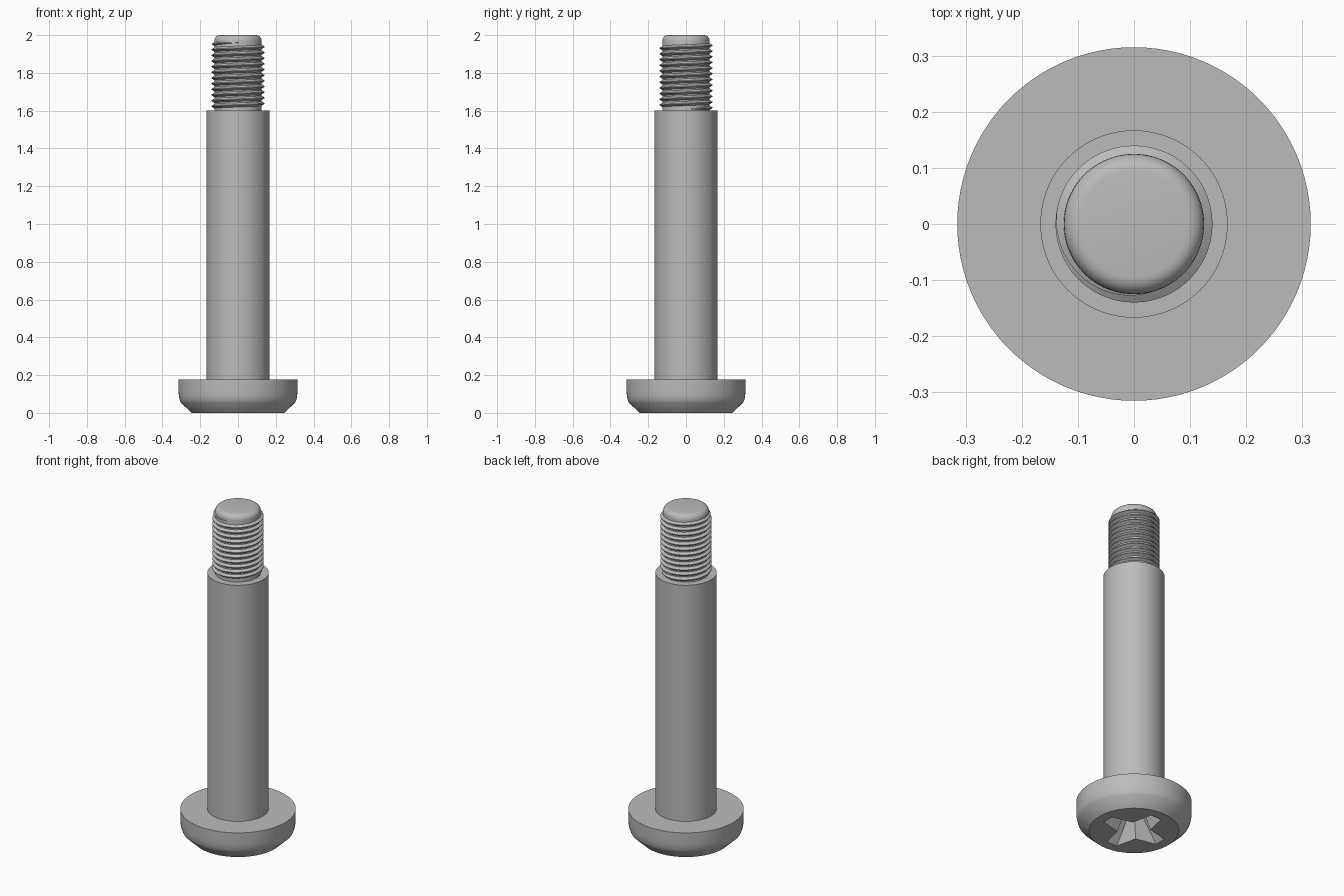
import bpy, bmesh, math

old = bpy.data.objects.get("Cube")
if old:
    bpy.data.objects.remove(old, do_unlink=True)

steel = bpy.data.materials.new("steel_grey")
steel.use_nodes = True
GREY = (0.5, 0.5, 0.5, 1)
steel.diffuse_color = GREY
steel.node_tree.nodes["Principled BSDF"].inputs["Base Color"].default_value = GREY


def finish(name, bm):
    bmesh.ops.recalc_face_normals(bm, faces=bm.faces)
    mesh = bpy.data.meshes.new(name)
    bm.to_mesh(mesh)
    bm.free()
    mesh.materials.append(steel)
    ob = bpy.data.objects.new(name, mesh)
    bpy.context.collection.objects.link(ob)
    return ob


def loft(name, loops):
    """Skin closed loops of points and cap both ends."""
    bm = bmesh.new()
    rings = [[bm.verts.new(p) for p in loop] for loop in loops]
    n = len(rings[0])
    for a, b in zip(rings, rings[1:]):
        for i in range(n):
            j = (i + 1) % n
            bm.faces.new((a[i], a[j], b[j], b[i]))
    bm.faces.new(rings[0])
    bm.faces.new(rings[-1])
    return finish(name, bm)


def circle(r, z, n=96):
    return [(r * math.cos(math.tau * i / n), r * math.sin(math.tau * i / n), z)
            for i in range(n)]


def lathe(name, profile):
    return loft(name, [circle(r, z) for r, z in profile])


def smooth(ob):
    bpy.ops.object.select_all(action='DESELECT')
    ob.select_set(True)
    bpy.context.view_layer.objects.active = ob
    bpy.ops.object.shade_smooth_by_angle(angle=math.radians(28))


# Head with a chamfered, slightly rounded rim
head = lathe("head", [(0.245, 0), (0.303, 0.055), (0.309, 0.07),
                      (0.313, 0.09), (0.315, 0.115), (0.315, 0.178)])


# Tapered cross recess in the underside of the head
def cross(length, width, corner, z):
    pts = []
    for k in range(4):
        c, s = math.cos(k * math.pi / 2), math.sin(k * math.pi / 2)
        for x, y in ((length, -width), (length, width), (corner, corner)):
            pts.append((x * c - y * s, x * s + y * c, z))
    return pts


cutter = loft("recess_cutter", [cross(0.195, 0.036, 0.066, -0.01),
                                cross(0.085, 0.026, 0.034, 0.13)])
cutter.hide_render = True
cut = head.modifiers.new("recess", 'BOOLEAN')
cut.operation = 'DIFFERENCE'
cut.solver = 'EXACT'
cut.object = cutter
bpy.context.view_layer.objects.active = head
bpy.ops.object.modifier_apply(modifier=cut.name)
bpy.data.objects.remove(cutter, do_unlink=True)

# Plain shoulder
shank = lathe("shank", [(0.167, 0.16), (0.167, 1.6)])

# Threaded core with a rounded tip
CORE, FILLET = 0.125, 0.03
arc = [i * math.pi / 12 for i in range(7)]
core = lathe("thread_core", [(CORE, 1.58)] + [
    (CORE - FILLET + FILLET * math.cos(a), 2 - FILLET + FILLET * math.sin(a))
    for a in arc])

# Helical thread ridge, fading into the core at both ends
PITCH, START, END, CREST, STEPS = 0.03, 1.608, 1.962, 0.14, 48
total = round((END - START) / PITCH * STEPS)
sections = []
for i in range(total + 1):
    a = math.tau * i / STEPS
    z = START + PITCH * i / STEPS
    fade = min(1, 0.03 + i / 12, 0.03 + (total - i) / 16)
    crest = CORE + (CREST - CORE) * fade
    half, flat, root = 0.0135 * fade, 0.002 * fade, CORE - 0.003
    sections.append([(r * math.cos(a), r * math.sin(a), z + dz) for r, dz in
                     ((root, -half), (crest, -flat), (crest, flat), (root, half))])
thread = loft("thread_ridge", sections)

for part in (head, shank, core, thread):
    smooth(part)
